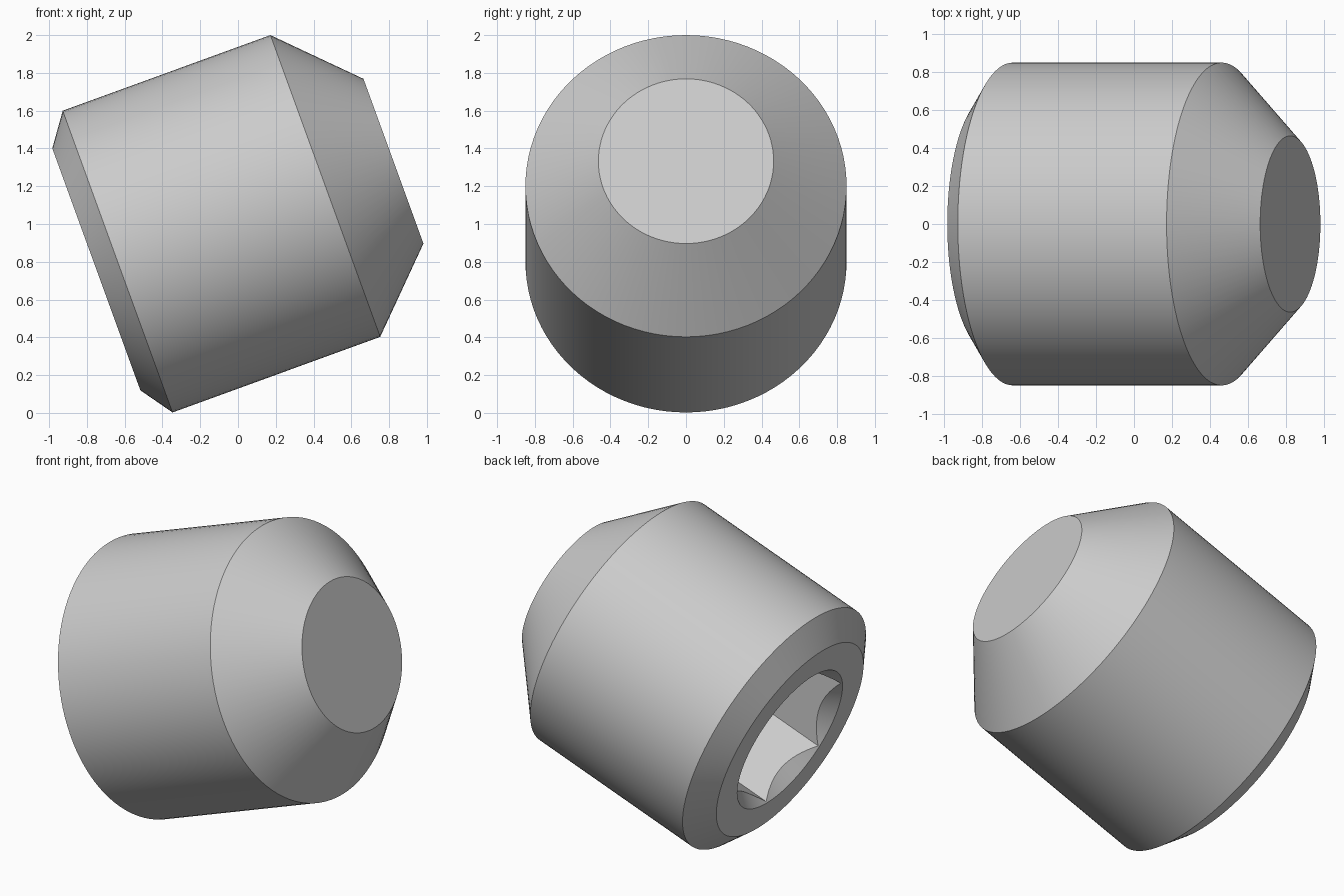
import bpy
import math

if "Cube" in bpy.data.objects:
    bpy.data.objects.remove(bpy.data.objects["Cube"], do_unlink=True)

SEGMENTS = 96
TILT = math.radians(70)
BACK_CENTRE = (-0.75, 0, 0.76)

steel = bpy.data.materials.new("grey_steel")
steel.use_nodes = True
steel.diffuse_color = (0.6, 0.6, 0.6, 1)
steel.node_tree.nodes["Principled BSDF"].inputs["Base Color"].default_value = steel.diffuse_color


def turned(name, profile, sides, turn=0.0):
    """Closed solid of revolution from (radius, height) pairs."""
    verts = [(r * math.cos(turn + math.tau * i / sides),
              r * math.sin(turn + math.tau * i / sides), h)
             for r, h in profile for i in range(sides)]
    faces = [(k * sides + i, k * sides + (i + 1) % sides,
              (k + 1) * sides + (i + 1) % sides, (k + 1) * sides + i)
             for k in range(len(profile) - 1) for i in range(sides)]
    faces.append(tuple(reversed(range(sides))))
    last = (len(profile) - 1) * sides
    faces.append(tuple(range(last, last + sides)))
    mesh = bpy.data.meshes.new(name)
    mesh.from_pydata(verts, [], faces)
    mesh.materials.append(steel)
    obj = bpy.data.objects.new(name, mesh)
    obj.location = BACK_CENTRE
    obj.rotation_euler = (0, TILT, 0)
    bpy.context.collection.objects.link(obj)
    return obj


def cut(body, cutter):
    bpy.context.view_layer.objects.active = body
    mod = body.modifiers.new("cut", "BOOLEAN")
    mod.operation = "DIFFERENCE"
    mod.solver = "EXACT"
    mod.object = cutter
    bpy.ops.object.modifier_apply(modifier=mod.name)
    bpy.data.objects.remove(cutter, do_unlink=True)


# Body: chamfered socket end, straight shank, blunt conical point
body = turned("screw_body", [(0.682, 0), (0.85, 0.12), (0.85, 1.29), (0.464, 1.674)], SEGMENTS)

# Hexagonal socket with a countersunk mouth
cut(body, turned("socket_cutter", [(0.482, -0.1), (0.482, 0.7)], 6))
cut(body, turned("countersink_cutter", [(0.53, -0.05), (0.235, 0.3)], SEGMENTS))

# Smooth round surfaces, crisp edges
bpy.ops.object.select_all(action="DESELECT")
body.select_set(True)
bpy.context.view_layer.objects.active = body
bpy.ops.object.shade_smooth_by_angle(angle=math.radians(20))
